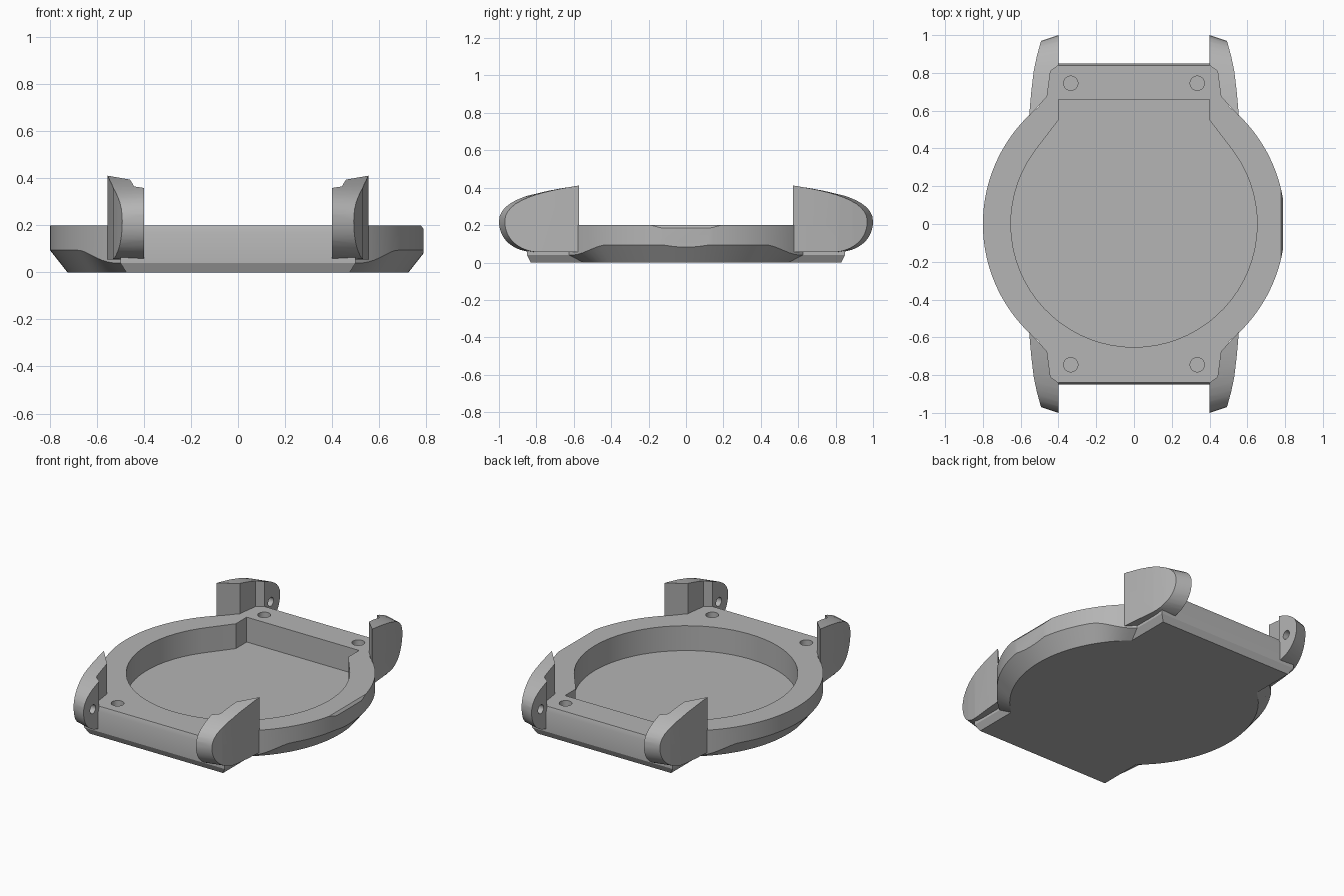
import bpy, bmesh, math
from mathutils import Vector

cube = bpy.data.objects.get("Cube")
if cube:
    bpy.data.objects.remove(cube, do_unlink=True)

grey = bpy.data.materials.new("satin grey")
grey.use_nodes = True
grey.diffuse_color = (0.46, 0.46, 0.46, 1)
grey.node_tree.nodes["Principled BSDF"].inputs["Base Color"].default_value = (0.46, 0.46, 0.46, 1)


def loft(name, rings):
    """Closed solid through rings that share a vertex count."""
    bm = bmesh.new()
    loops = [[bm.verts.new(p) for p in ring] for ring in rings]
    n = len(loops[0])
    for a, b in zip(loops, loops[1:]):
        for i in range(n):
            j = (i + 1) % n
            bm.faces.new((a[i], a[j], b[j], b[i]))
    bm.faces.new(loops[0][::-1])
    bm.faces.new(loops[-1])
    bmesh.ops.recalc_face_normals(bm, faces=bm.faces)
    mesh = bpy.data.meshes.new(name)
    bm.to_mesh(mesh)
    bm.free()
    mesh.materials.append(grey)
    obj = bpy.data.objects.new(name, mesh)
    bpy.context.collection.objects.link(obj)
    return obj


def prism(name, outline, z0, z1):
    return loft(name, [[(x, y, z) for x, y in outline] for z in (z0, z1)])


def activate(obj):
    bpy.ops.object.select_all(action='DESELECT')
    obj.select_set(True)
    bpy.context.view_layer.objects.active = obj


def boolean(obj, cutter, operation='DIFFERENCE'):
    mod = obj.modifiers.new("cut", 'BOOLEAN')
    mod.operation, mod.object, mod.solver = operation, cutter, 'EXACT'
    activate(obj)
    bpy.ops.object.modifier_apply(modifier=mod.name)
    bpy.data.objects.remove(cutter, do_unlink=True)


def circle(cx, cy, r, n=24):
    return [(cx + r * math.cos(math.tau * i / n), cy + r * math.sin(math.tau * i / n))
            for i in range(n)]


def case_outline(r, hx, hy, n=40):
    """Round case with a straight block at each end."""
    a = math.acos(hx / r)
    arc = [(r * math.cos(t), r * math.sin(t))
           for t in (-a + 2 * a * i / n for i in range(n + 1))]
    half = arc + [(hx, hy)]
    return half + [(-hx, hy)] + [(-x, -y) for x, y in arc] + [(-hx, -hy), (hx, -hy)]


def rim_height(y):
    """Lower chamfer is tall at the sides and shallow at the ends."""
    t = min(1, max(0, (abs(y) - 0.42) / 0.19))
    return 0.095 - 0.055 * t * t * (3 - 2 * t)


# Case body with a chamfered underside and eased ends
wide = case_outline(0.8, 0.5, 0.85)
body = loft("case_body", [
    [(x, y, 0) for x, y in case_outline(0.725, 0.475, 0.83)],
    [(x, y, rim_height(y)) for x, y in wide],
    [(x, y, 0.17) for x, y in wide],
    [(x, y, 0.2) for x, y in case_outline(0.8, 0.5, 0.84)],
])

# Flat and small chamfer on the left side of the case
bm = bmesh.new()
bm.from_mesh(body.data)
for point, normal in (((0.79, 0, 0), (1, 0, 0)), ((0.778, 0, 0.2), (0.8, 0, 0.6))):
    cut = bmesh.ops.bisect_plane(bm, geom=bm.verts[:] + bm.edges[:] + bm.faces[:],
                                 plane_co=Vector(point), plane_no=Vector(normal).normalized(),
                                 clear_outer=True)
    edges = [e for e in cut["geom_cut"] if isinstance(e, bmesh.types.BMEdge)]
    bmesh.ops.holes_fill(bm, edges=edges, sides=0)
bmesh.ops.recalc_face_normals(bm, faces=bm.faces)
bm.to_mesh(body.data)
bm.free()

# Round cavity that opens into a straight notch towards the back
start, steps = math.atan2(0.38, 0.53), 48
sweep = math.pi + 2 * start
cavity = [(0.4, 0.55), (0.4, 0.66), (-0.4, 0.66), (-0.4, 0.55)]
cavity += [(0.652 * math.cos(t), 0.652 * math.sin(t))
           for t in (math.pi - start + sweep * i / steps for i in range(steps + 1))]
boolean(body, prism("cavity_cutter", cavity, 0.04, 0.3))

# Four screw holes
for sx in (-1, 1):
    for sy in (-1, 1):
        boolean(body, prism("screw_cutter", circle(0.335 * sx, 0.745 * sy, 0.038), 0.08, 0.3))


def bezier(a, b, c, d, n=12):
    pts = [Vector(p) for p in (a, b, c, d)]
    out = []
    for i in range(n + 1):
        t = i / n
        u = 1 - t
        out.append(pts[0] * u**3 + pts[1] * 3 * u * u * t + pts[2] * 3 * u * t * t + pts[3] * t**3)
    return out


# Strap lug: rounded side profile trimmed by its plan shape
profile = [Vector((0.5, 0.42))]
profile += bezier((0.57, 0.412), (0.8, 0.38), (1.0, 0.34), (1.0, 0.22))
profile += bezier((1.0, 0.22), (1.0, 0.13), (0.93, 0.055), (0.8, 0.055))[1:]
profile.append(Vector((0.5, 0.055)))


def lug_section(x):
    k = 1 - 0.78 * (x - 0.4)
    return [(x, 0.57 + (p.x - 0.57) * k, p.y) for p in profile]


lugs = loft("strap_lugs", [lug_section(0.38), lug_section(0.58)])
plan = [(0.4, 0.84), (0.4, 1.05), (0.465, 1.05), (0.492, 0.97), (0.514, 0.89),
        (0.531, 0.81), (0.545, 0.69), (0.555, 0.572), (0.46, 0.675), (0.442, 0.81)]
boolean(lugs, prism("plan_cutter", plan, -0.1, 0.6), 'INTERSECT')

# Blind hole for the strap pin
pin = loft("pin_cutter", [[(x, y, z) for y, z in circle(0.905, 0.205, 0.028)]
                          for x in (0.35, 0.46)])
boolean(lugs, pin)

# Repeat the lug at all four corners
mirror = lugs.modifiers.new("mirror", 'MIRROR')
mirror.use_axis = (True, True, False)
mirror.use_clip = False
activate(lugs)
bpy.ops.object.modifier_apply(modifier=mirror.name)

for obj in (body, lugs):
    activate(obj)
    bpy.ops.object.shade_smooth_by_angle(angle=math.radians(25))
